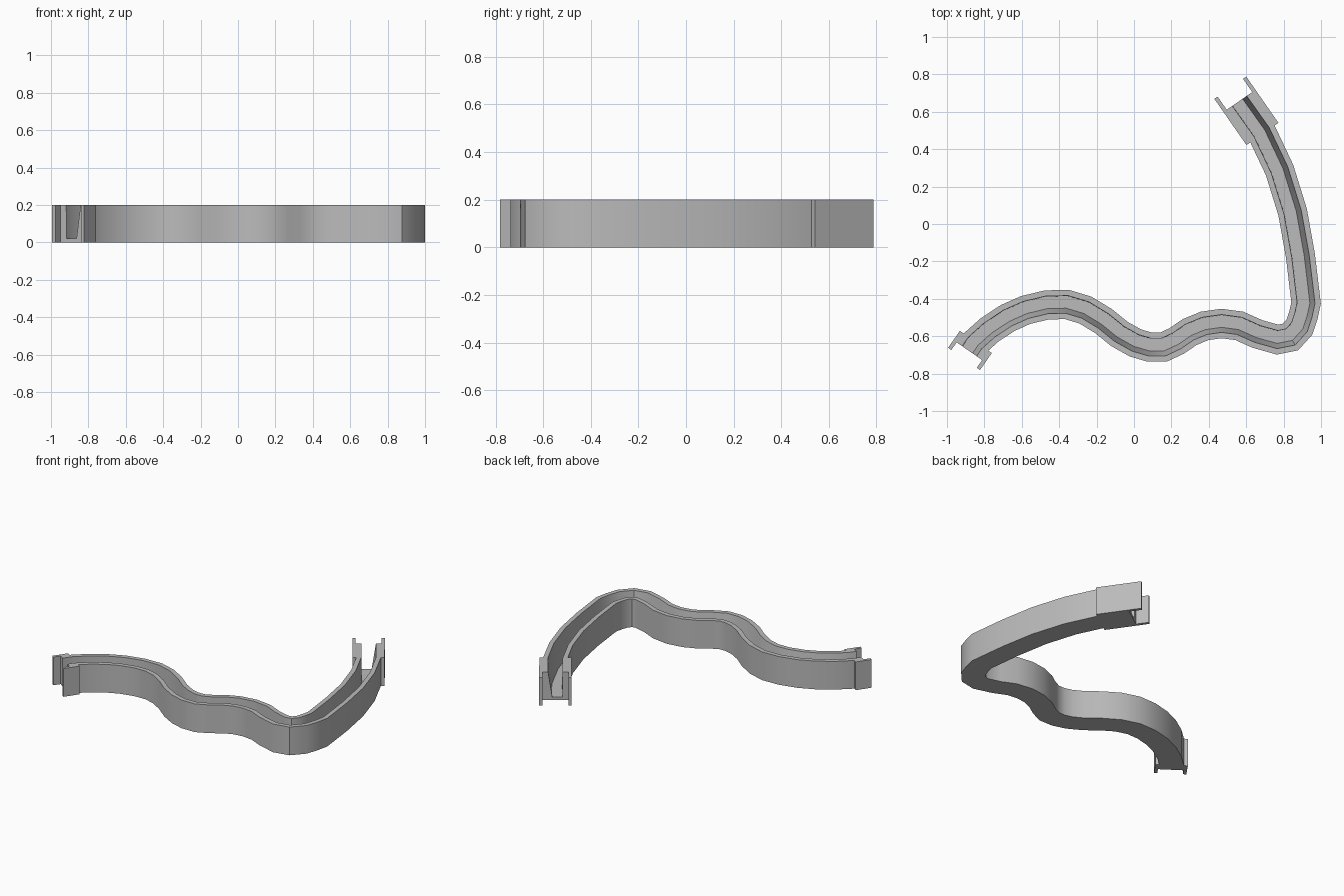
import bpy
import bmesh
import math
from mathutils import Vector

cube = bpy.data.objects.get("Cube")
if cube:
    bpy.data.objects.remove(cube, do_unlink=True)

HEIGHT = 0.2
HALF = 0.078      # half width of the channel body
CLIP = 0.104      # half width over the end clips

grey = bpy.data.materials.new("plain grey")
grey.use_nodes = True
grey.diffuse_color = (0.5, 0.5, 0.5, 1)
grey.node_tree.nodes["Principled BSDF"].inputs["Base Color"].default_value = grey.diffuse_color

# Centre line, from the front right end round to the back left end
path = [Vector(p) for p in (
    (-.88, -.68), (-.85, -.636), (-.773, -.567), (-.676, -.503), (-.58, -.46),
    (-.468, -.433), (-.36, -.43), (-.26, -.46), (-.163, -.519), (-.078, -.588),
    (.008, -.636), (.083, -.658), (.158, -.658), (.227, -.626), (.297, -.578),
    (.377, -.545), (.468, -.532), (.564, -.545), (.66, -.588), (.767, -.618),
    (.837, -.604), (.885, -.551), (.906, -.487), (.92, -.422), (.89, -.171),
    (.848, .064), (.778, .289), (.682, .492), (.564, .658))]
start_dir = Vector((.57, .82)).normalized()
end_dir = Vector((-.57, .82)).normalized()

# Cross-section: one upright inner wall, one sloping inner wall
section = [(HALF, 0), (HALF, HEIGHT), (.047, HEIGHT), (.045, .02),
           (-.02, .02), (-.047, HEIGHT), (-HALF, HEIGHT), (-HALF, 0)]


def left_of(d):
    return Vector((-d.y, d.x))


def finish(bm, name, smooth):
    bmesh.ops.recalc_face_normals(bm, faces=bm.faces)
    mesh = bpy.data.meshes.new(name)
    bm.to_mesh(mesh)
    bm.free()
    mesh.materials.append(grey)
    obj = bpy.data.objects.new(name, mesh)
    bpy.context.collection.objects.link(obj)
    if smooth:
        bpy.ops.object.select_all(action='DESELECT')
        obj.select_set(True)
        bpy.context.view_layer.objects.active = obj
        bpy.ops.object.shade_smooth_by_angle(angle=math.radians(30))
    return obj


def sweep(name):
    """Sweep the section along the path with mitred corners."""
    bm = bmesh.new()
    dirs = [(b - a).normalized() for a, b in zip(path, path[1:])]
    before, after = [start_dir] + dirs, dirs + [end_dir]
    rings = []
    for i, (p, d0, d1) in enumerate(zip(path, before, after)):
        if i == 0:
            d1 = d0
        elif i == len(path) - 1:
            d0 = d1
        side = left_of((d0 + d1).normalized())
        side /= side.dot(left_of(d0))
        rings.append([bm.verts.new((*(p + side * n), z)) for n, z in section])
    count = len(section)
    for r0, r1 in zip(rings, rings[1:]):
        for j in range(count):
            k = (j + 1) % count
            bm.faces.new((r0[j], r0[k], r1[k], r1[j]))
    bm.faces.new(rings[0])
    bm.faces.new(rings[-1])
    return finish(bm, name, True)


def clip(name, origin, outward, sign, back, front):
    """Side plate that hugs the wall and reaches past the channel end as a thin tongue."""
    outline = [(-back, HALF - .006), (-back, CLIP), (front, CLIP),
               (front, CLIP - .021), (0, CLIP - .021), (0, HALF - .006)]
    bm = bmesh.new()
    side = left_of(outward) * sign
    face = bm.faces.new([bm.verts.new((*(origin + outward * a + side * n), 0))
                         for a, n in outline])
    top = bmesh.ops.extrude_face_region(bm, geom=[face])["geom"]
    bmesh.ops.translate(bm, vec=(0, 0, HEIGHT),
                        verts=[v for v in top if isinstance(v, bmesh.types.BMVert)])
    return finish(bm, name, False)


sweep("channel")
for label, sign in (("inner", 1), ("outer", -1)):
    clip("back_" + label + "_clip", path[-1], end_dir, sign, .215, .086)
    clip("front_" + label + "_clip", path[0], -start_dir, -sign, .06, .05)
